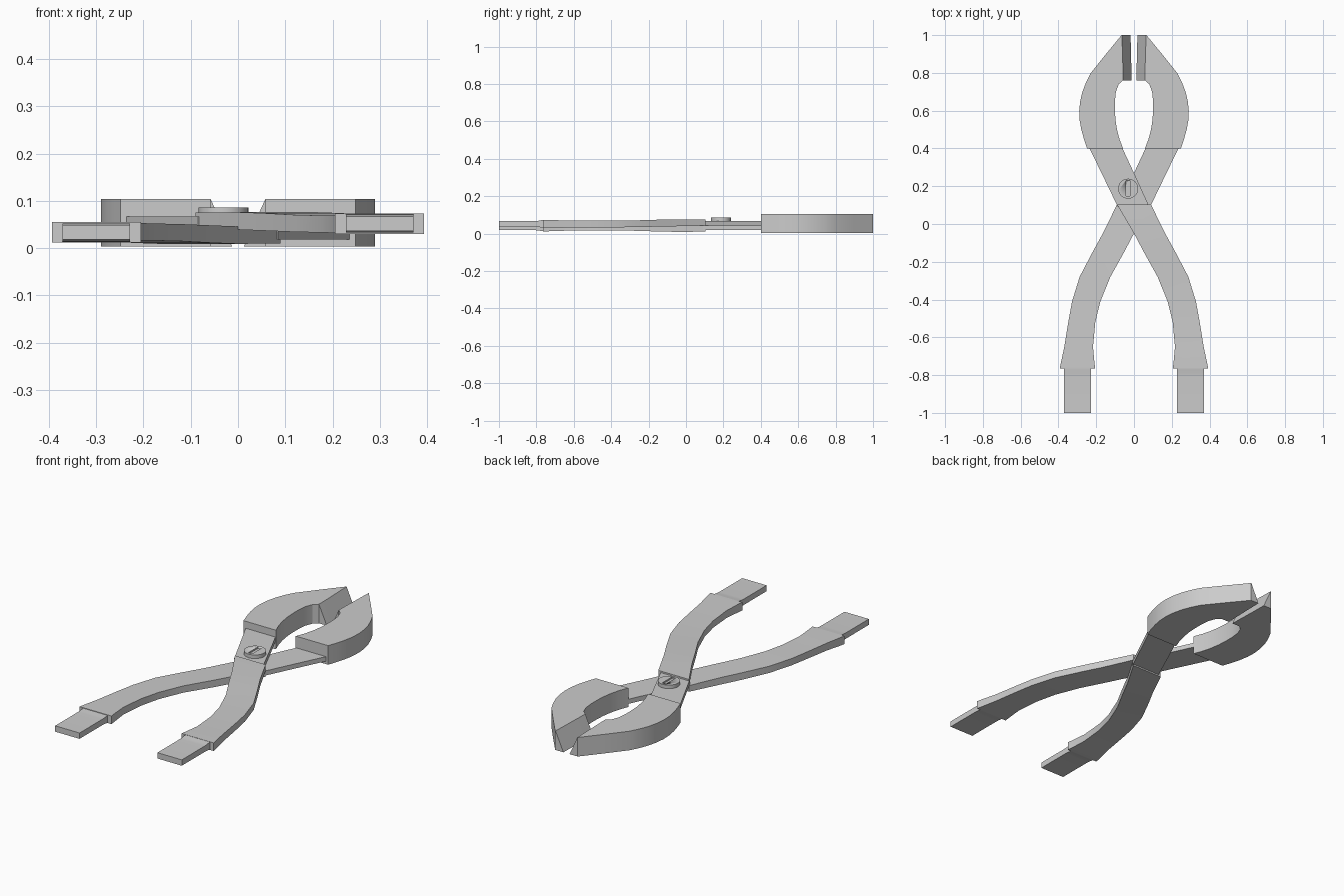
import bpy, bmesh, math

if "Cube" in bpy.data.objects:
    bpy.data.objects.remove(bpy.data.objects["Cube"])

MID = 0.0425  # height of the plane where the two halves meet


def loft(name, sections):
    """Skin a row of four-cornered cross-sections and cap both ends."""
    bm = bmesh.new()
    rings = [[bm.verts.new(p) for p in s] for s in sections]
    for a, b in zip(rings, rings[1:]):
        for i in range(4):
            j = (i + 1) % 4
            bm.faces.new((a[i], a[j], b[j], b[i]))
    bm.faces.new(rings[0])
    bm.faces.new(rings[-1])
    bmesh.ops.remove_doubles(bm, verts=bm.verts, dist=1e-5)
    bmesh.ops.recalc_face_normals(bm, faces=bm.faces)
    return finish(name, bm)


def finish(name, bm):
    me = bpy.data.meshes.new(name)
    bm.to_mesh(me)
    bm.free()
    ob = bpy.data.objects.new(name, me)
    bpy.context.collection.objects.link(ob)
    bpy.ops.object.select_all(action='DESELECT')
    ob.select_set(True)
    bpy.context.view_layer.objects.active = ob
    bpy.ops.object.shade_smooth_by_angle(angle=math.radians(25))
    return ob


def box_section(y, xl, xr, z0, z1, flip):
    pts = [(xl, z0), (xr, z0), (xr, z1), (xl, z1)]
    if flip:  # the lower half is the upper one turned over about y
        pts = [(-x, 2 * MID - z) for x, z in pts]
    return [(x, y, z) for x, z in pts]


# y, left x, right x, bottom z, top z of the upper half
NECK = [(0.42, -0.245, -0.07, MID, 0.067),
        (0.27, -0.172, 0.0, MID, 0.067),
        (0.09, -0.085, 0.082, MID, 0.067)]
HANDLE = [(0.103, -0.09, 0.09, MID, 0.075),
          (-0.05, 0.0, 0.165, 0.039, 0.076),
          (-0.15, 0.053, 0.22, 0.037, 0.074),
          (-0.28, 0.125, 0.288, 0.034, 0.070),
          (-0.41, 0.178, 0.328, 0.033, 0.069),
          (-0.52, 0.205, 0.348, 0.032, 0.069),
          (-0.65, 0.217, 0.369, 0.031, 0.070),
          (-0.74, 0.209, 0.388, 0.030, 0.073),
          (-0.765, 0.205, 0.393, 0.030, 0.073)]
TAB = [(-0.75, 0.228, 0.371, 0.032, 0.073),
       (-0.775, 0.228, 0.371, 0.033, 0.071),
       (-0.79, 0.228, 0.371, 0.035, 0.068),
       (-0.81, 0.228, 0.371, 0.036, 0.067),
       (-1.0, 0.228, 0.371, 0.036, 0.067)]

# y, outer x, inner x at the top, inner x at the bottom of a jaw
JAW = [(0.4, 0.248, 0.058, 0.058), (0.45, 0.265, 0.077, 0.077),
       (0.5, 0.279, 0.090, 0.090), (0.55, 0.288, 0.098, 0.098),
       (0.6, 0.290, 0.101, 0.101), (0.65, 0.285, 0.101, 0.101),
       (0.7, 0.273, 0.096, 0.096), (0.74, 0.258, 0.081, 0.081),
       (0.76, 0.249, 0.058, 0.058), (0.76, 0.249, 0.058, 0.012),
       (0.8, 0.228, 0.058, 0.013), (0.9, 0.148, 0.061, 0.016),
       (1.0, 0.066, 0.064, 0.018)]

# necks, handles and tangs of both halves
for half, flip in (("upper", False), ("lower", True)):
    for part, rows in (("neck", NECK), ("handle", HANDLE), ("tang", TAB)):
        loft(f"{half}_{part}", [box_section(*r, flip) for r in rows])

# jaws with bevelled cutting edges
for side, s in (("left", -1), ("right", 1)):
    loft(f"{side}_jaw", [[(s * xo, y, 0.003), (s * xb, y, 0.003),
                          (s * xt, y, 0.104), (s * xo, y, 0.104)]
                         for y, xo, xt, xb in JAW])

# slotted pivot screw
bm = bmesh.new()
bmesh.ops.create_cone(bm, cap_ends=True, segments=32, radius1=0.053,
                      radius2=0.053, depth=0.036)
bmesh.ops.translate(bm, verts=bm.verts, vec=(-0.031, 0.187, 0.068))
screw = finish("pivot_screw", bm)

bm = bmesh.new()
bmesh.ops.create_cube(bm, size=1)
bmesh.ops.scale(bm, verts=bm.verts, vec=(0.022, 0.08, 0.02))
bmesh.ops.translate(bm, verts=bm.verts, vec=(-0.031, 0.187, 0.088))
cutter = finish("screw_slot_cutter", bm)
mod = screw.modifiers.new("slot", 'BOOLEAN')
mod.operation = 'DIFFERENCE'
mod.solver = 'EXACT'
mod.object = cutter
bpy.context.view_layer.objects.active = screw
bpy.ops.object.modifier_apply(modifier=mod.name)
bpy.data.objects.remove(cutter)
